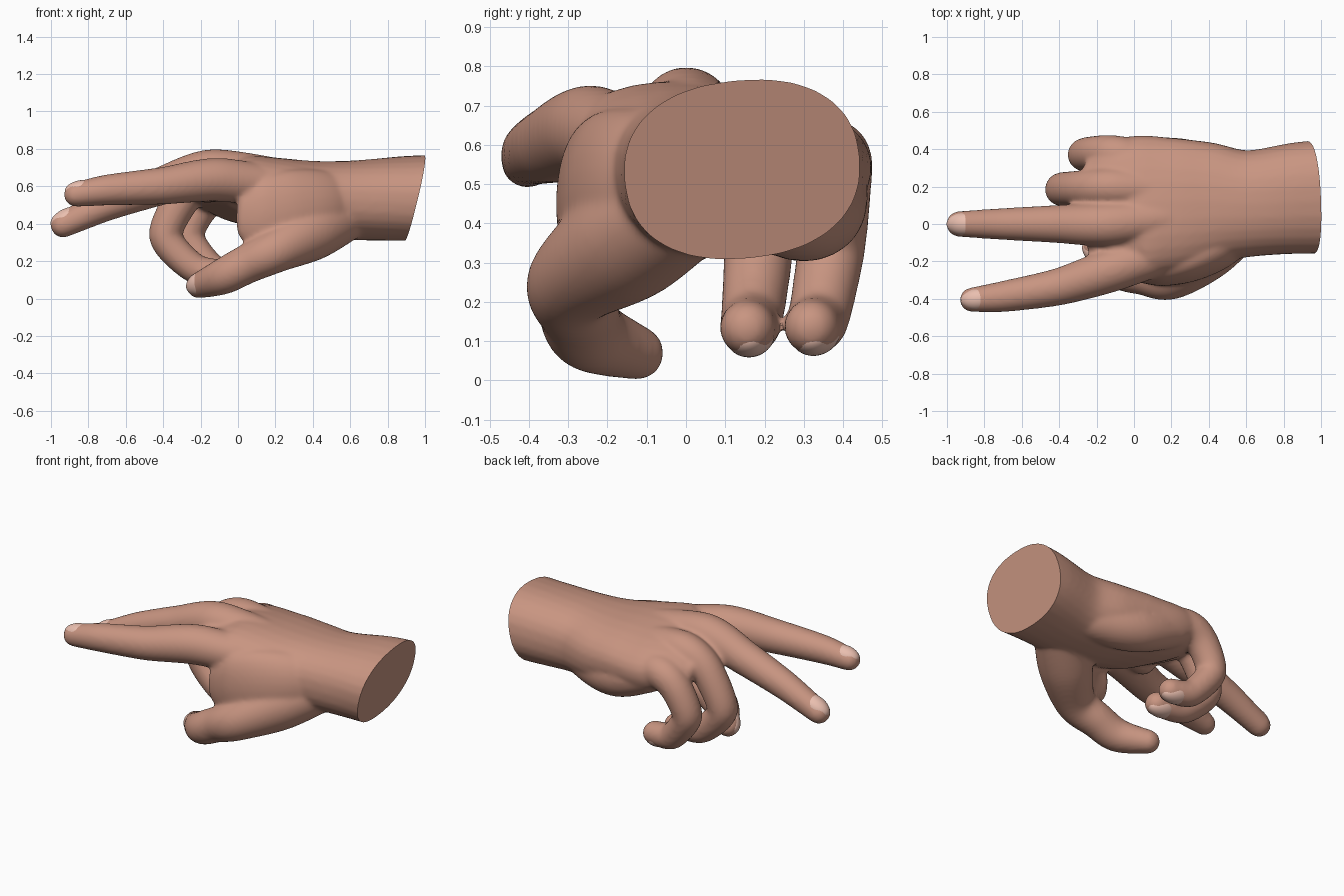
import bpy, bmesh, math
from mathutils import Vector, Matrix

if "Cube" in bpy.data.objects:
    bpy.data.objects.remove(bpy.data.objects["Cube"])

SIDES, STEPS = 28, 8
Y, Z = Vector((0, 1, 0)), Vector((0, 0, 1))
parts = []


def material(name, rgb):
    m = bpy.data.materials.new(name)
    m.diffuse_color = (*rgb, 1)
    m.use_nodes = True
    m.node_tree.nodes["Principled BSDF"].inputs["Base Color"].default_value = m.diffuse_color
    return m


def add_object(name, bm, mat):
    bmesh.ops.recalc_face_normals(bm, faces=bm.faces[:])
    mesh = bpy.data.meshes.new(name)
    bm.to_mesh(mesh)
    bm.free()
    mesh.materials.append(mat)
    ob = bpy.data.objects.new(name, mesh)
    bpy.context.collection.objects.link(ob)
    parts.append(ob)
    return ob


def resample(pts, bend):
    """Smooth curve through tuples of any length; a smaller bend gives sharper joints."""
    p = [pts[0], *pts, pts[-1]]
    out = []
    for i in range(1, len(p) - 2):
        for k in range(STEPS):
            t = k / STEPS
            h = t * t * (3 - 2 * t)
            out.append([b + (c - b) * h + bend / 2 * ((c - a) * t * (1 - t) ** 2
                        - (d - b) * t * t * (1 - t)) for a, b, c, d in zip(*p[i - 1:i + 3])])
    return out + [list(pts[-1])]


def loft(bm, pts, ref, power=2.0, roll=lambda x: 0, bend=1.0):
    """Skin a path of (x, y, z, half_width, half_height) with a rounded far end."""
    path = resample(pts, bend)
    rings = []
    for i, q in enumerate(path):
        ahead, behind = path[min(i + 1, len(path) - 1)], path[max(i - 1, 0)]
        t = (Vector(ahead[:3]) - Vector(behind[:3])).normalized()
        rings.append((Vector(q[:3]), t, q[3], q[4]))
    c, t, a, b = rings[-1]
    for k in range(1, 6):
        f = k / 6 * math.pi / 2 * 1.1
        rings.append((c + t * min(a, b) * math.sin(f), t, a * math.cos(f), b * math.cos(f)))
    loops = []
    for c, t, a, b in rings:
        s = (ref - t * ref.dot(t)).normalized()
        n = s.cross(t)
        turn = Matrix.Rotation(roll(c.x), 2)
        loop = []
        for j in range(SIDES):
            w = math.tau * j / SIDES
            u, v = (math.copysign(abs(e) ** (2 / power), e) for e in (math.cos(w), math.sin(w)))
            u, v = turn @ Vector((u * a, v * b))
            loop.append(bm.verts.new(c + s * u + n * v))
        loops.append(loop)
    for l0, l1 in zip(loops, loops[1:]):
        for j in range(SIDES):
            k = (j + 1) % SIDES
            bm.faces.new((l0[j], l0[k], l1[k], l1[j]))
    bm.faces.new(loops[0])
    bm.faces.new(loops[-1])


def tube(bm, pts, radii, ref, bend=1.0):
    loft(bm, [(*p, r + .005, r + .005) for p, r in zip(pts, radii)], ref, bend=bend)


def nail(name, before, tip, r, up):
    """Flattened ellipsoid showing through the skin at a fingertip."""
    tip, n = Vector(tip), Vector(up)
    t = (tip - Vector(before)).normalized()
    n = (n - t * n.dot(t)).normalized()
    rot = Matrix((t, n.cross(t), n)).transposed().to_4x4()
    m = (Matrix.Translation(tip - t * r * .55 + n * r * .36) @ rot
         @ Matrix.Diagonal((1.5 * r, .95 * r, .83 * r, 1)))
    bm = bmesh.new()
    bmesh.ops.create_uvsphere(bm, u_segments=32, v_segments=20, radius=1, matrix=m)
    add_object(name + "_nail", bm, nail_mat)


def finger(name, r0, r1, up, *joints):
    """Tapered finger from knuckle to tip, with its bone running back into the palm."""
    _, ky, kz = joints[0]
    last = len(joints) - 1
    radii = [.097] + [r0 + (r1 - r0) * i / last for i in range(last + 1)]
    tube(hand_bm, [(.35, .05 + .6 * ky, kz - .06), *joints], radii, Y, .75)
    nail(name, joints[-2], joints[-1], r1, up)


skin = material("skin", (0.58, 0.30, 0.22))
nail_mat = material("nail", (0.82, 0.52, 0.43))
hand_bm = bmesh.new()


# Forearm and palm, wrist rolled one way and knuckles the other
def palm_roll(x):
    return .1 * min(1, max(0, (x - .6) / .3)) - .15 * min(1, max(0, (.6 - x) / .5))


loft(hand_bm, [(1.15, .15, .54, .31, .23), (.9, .14, .535, .3, .225), (.62, .11, .525, .285, .213),
               (.4, .11, .53, .33, .205), (.2, .10, .56, .365, .187), (0, .09, .585, .38, .165),
               (-.15, .05, .605, .31, .10)], Y, 2.3, palm_roll)

# Two pointing fingers and two curled ones
finger("index", .112, .061, (-.1, 0, 1),
       (-.1, -.24, .635), (-.4, -.335, .603), (-.7, -.388, .58), (-.866, -.405, .556))
finger("middle", .112, .064, (-.4, 0, 1),
       (-.13, 0, .682), (-.42, 0, .598), (-.7, 0, .5), (-.935, 0, .394))
finger("ring", .102, .066, (0, .2, -1),
       (-.1, .195, .65), (-.27, .19, .57), (-.388, .185, .335), (-.23, .168, .16), (-.04, .157, .133))
finger("little", .098, .066, (0, .2, -1),
       (-.06, .365, .565), (-.19, .378, .5), (-.268, .369, .33), (-.14, .338, .16), (-.005, .32, .136))

# Thumb with its fleshy base
thumb = [(.62, .03, .46), (.4, -.14, .36), (.2, -.285, .255),
         (.05, -.275, .185), (-.08, -.245, .118), (-.208, -.125, .07)]
tube(hand_bm, thumb, (.12, .15, .114, .1, .092, .065), Z)
nail("thumb", thumb[-2], thumb[-1], .065, (-.72, -.68, .05))

# Heel of the palm, and the sheet of skin between thumb and index finger
tube(hand_bm, [(.72, .18, .5), (.48, .26, .44), (.25, .325, .445), (.02, .355, .51)],
     (.1, .12, .128, .1), Y)
loft(hand_bm, [(.65, .02, .5, .1, .14), (.45, -.11, .49, .13, .2), (.3, -.2, .47, .11, .22),
               (.15, -.255, .45, .078, .2), (.04, -.265, .455, .05, .15)], Y)

# Webs between neighbouring knuckles
for y, z, r in ((-.125, .62, .075), (.1, .62, .075), (.285, .57, .065)):
    tube(hand_bm, [(.05, y, z), (-.17, y, z - .03)], (r, r), Y)
hand = add_object("hand", hand_bm, skin)

# Fuse into one skin and soften the joins
fuse = hand.modifiers.new("fuse", 'REMESH')
fuse.mode, fuse.voxel_size = 'VOXEL', 0.011
soften = hand.modifiers.new("soften", 'SMOOTH')
soften.factor, soften.iterations = 0.5, 16
fused = bpy.data.meshes.new_from_object(hand.evaluated_get(bpy.context.evaluated_depsgraph_get()))
hand.modifiers.clear()
hand.data = fused

# Slanted flat cut at the wrist
bm = bmesh.new()
bm.from_mesh(fused)
bmesh.ops.bisect_plane(bm, geom=bm.verts[:] + bm.edges[:] + bm.faces[:], plane_co=(.95, .1, .55),
                       plane_no=Vector((1, .06, -.24)).normalized(), clear_outer=True)
bmesh.ops.holes_fill(bm, edges=[e for e in bm.edges if e.is_boundary], sides=0)
bmesh.ops.recalc_face_normals(bm, faces=bm.faces[:])
bm.to_mesh(fused)
bm.free()
fused.materials.clear()
fused.materials.append(skin)

for ob in parts:
    ob.select_set(True)
bpy.context.view_layer.objects.active = hand
bpy.ops.object.shade_smooth_by_angle(angle=math.radians(45))
